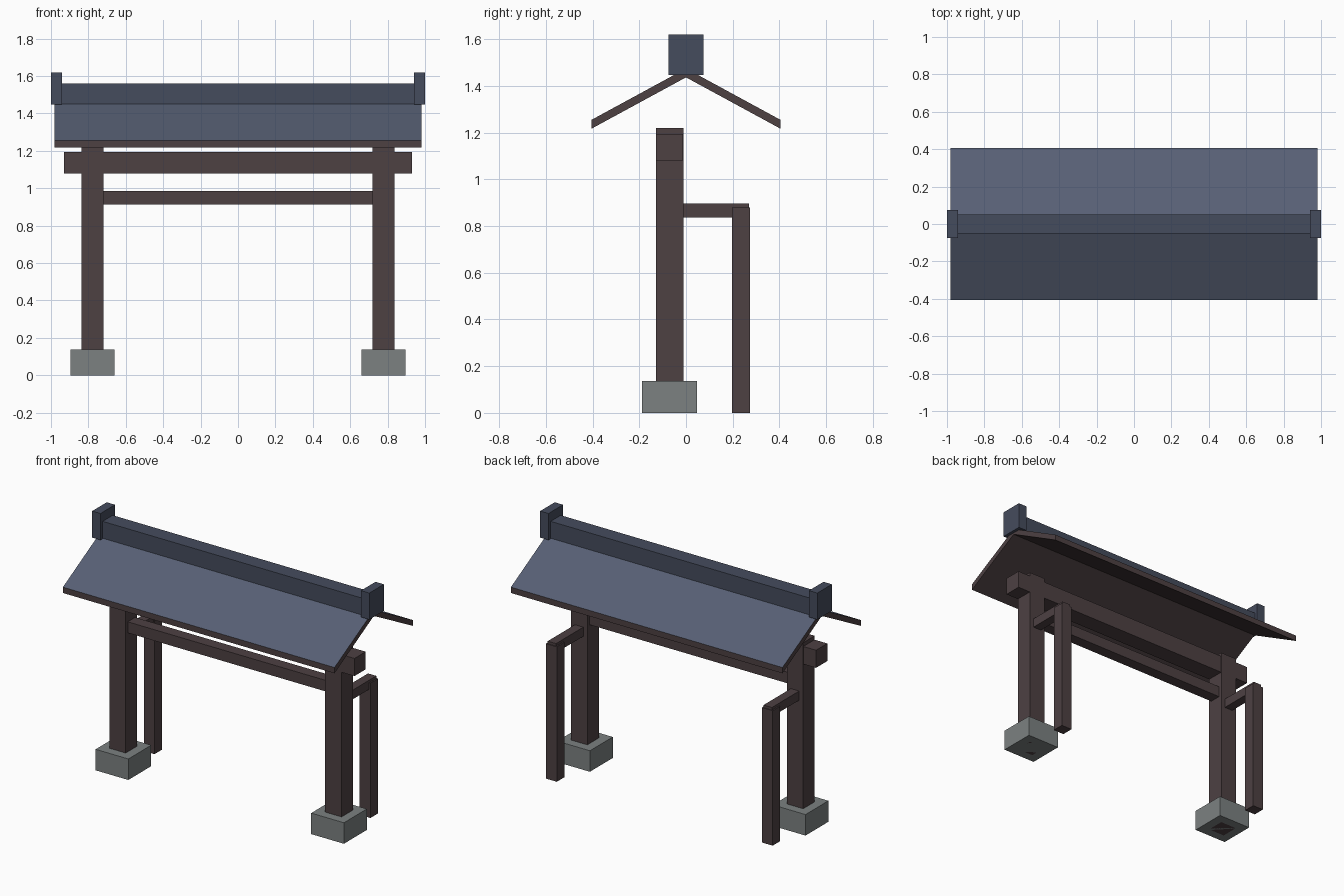
import bpy, bmesh

if "Cube" in bpy.data.objects:
    bpy.data.objects.remove(bpy.data.objects["Cube"])


def material(name, rgb):
    m = bpy.data.materials.new(name)
    m.diffuse_color = (*rgb, 1)
    m.use_nodes = True
    m.node_tree.nodes["Principled BSDF"].inputs["Base Color"].default_value = m.diffuse_color
    return m


WOOD = material("dark_wood", (0.075, 0.052, 0.055))
SLATE = material("slate", (0.095, 0.115, 0.175))
RIDGE = material("ridge_slate", (0.06, 0.072, 0.11))
STONE = material("stone", (0.2, 0.22, 0.22))


def finish(name, bm, *mats):
    bmesh.ops.recalc_face_normals(bm, faces=bm.faces)
    mesh = bpy.data.meshes.new(name)
    bm.to_mesh(mesh)
    bm.free()
    for m in mats:
        mesh.materials.append(m)
    ob = bpy.data.objects.new(name, mesh)
    bpy.context.collection.objects.link(ob)
    return ob


def box(name, x, y, z, mat):
    """Box from (min, max) ranges on each axis."""
    bm = bmesh.new()
    bmesh.ops.create_cube(bm, size=1)
    for v in bm.verts:
        v.co = [r[0] if c < 0 else r[1] for c, r in zip(v.co, (x, y, z))]
    return finish(name, bm, mat)


def pair(name, x, y, z, mat):
    """Same box on the right and the left side."""
    box(name + "_right", x, y, z, mat)
    box(name + "_left", (-x[1], -x[0]), y, z, mat)


# Stone footings and main posts
pair("stone_footing", (0.66, 0.896), (-0.188, 0.048), (0, 0.137), STONE)
pair("main_post", (0.72, 0.838), (-0.129, -0.011), (0, 1.22), WOOD)

# Rear support posts and the rails tying them to the main posts
pair("rear_post", (0.74, 0.818), (0.197, 0.275), (0, 0.88), WOOD)
pair("side_rail", (0.749, 0.809), (-0.02, 0.27), (0.837, 0.897), WOOD)

# Cross beams
box("upper_beam", (-0.93, 0.93), (-0.128, -0.012), (1.08, 1.195), WOOD)
box("lower_beam", (-0.73, 0.73), (-0.108, -0.032), (0.913, 0.985), WOOD)

# Gabled roof: chevron profile extruded along x, slate on top, wood elsewhere
profile = [(-0.405, 1.217), (0, 1.437), (0.405, 1.217),
           (0.405, 1.255), (0, 1.475), (-0.405, 1.255)]
bm = bmesh.new()
end = bm.faces.new([bm.verts.new((-0.98, y, z)) for y, z in profile])
ext = bmesh.ops.extrude_face_region(bm, geom=[end])["geom"]
for v in ext:
    if isinstance(v, bmesh.types.BMVert):
        v.co.x = 0.98
bmesh.ops.recalc_face_normals(bm, faces=bm.faces)
for f in bm.faces:
    f.material_index = 0 if f.normal.z > 0.5 else 1
finish("roof", bm, SLATE, WOOD)

# Ridge with raised end caps
box("ridge", (-0.95, 0.95), (-0.052, 0.052), (1.45, 1.56), RIDGE)
pair("ridge_cap", (0.94, 1.0), (-0.075, 0.075), (1.447, 1.62), RIDGE)
